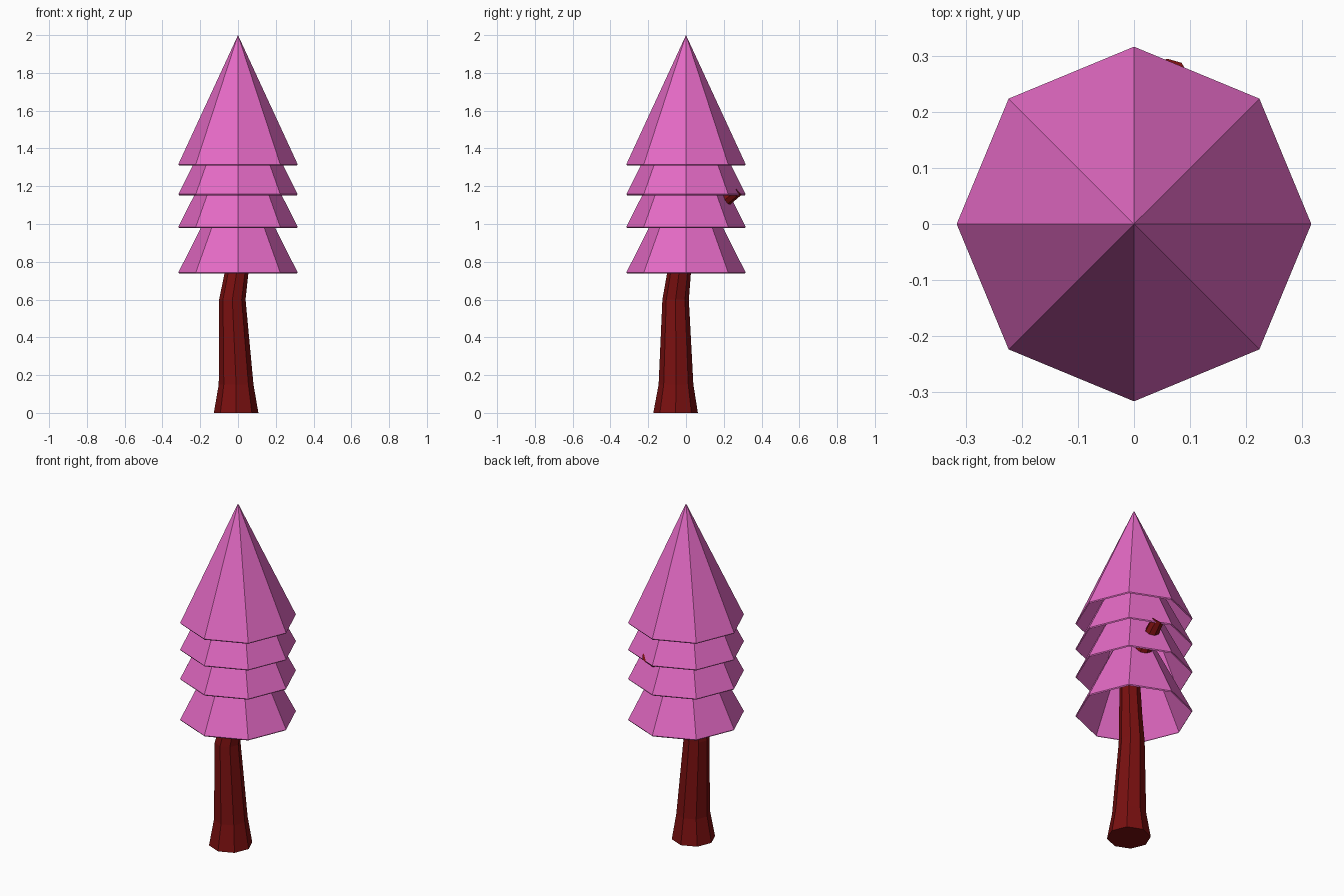
import bpy, bmesh, math
from mathutils import Vector

if "Cube" in bpy.data.objects:
    bpy.data.objects.remove(bpy.data.objects["Cube"])

SIDES = 8


def material(name, rgb):
    m = bpy.data.materials.new(name)
    m.diffuse_color = (*rgb, 1)
    m.use_nodes = True
    m.node_tree.nodes["Principled BSDF"].inputs["Base Color"].default_value = m.diffuse_color
    return m


pink = material("pink foliage", (0.78, 0.145, 0.56))
bark = material("dark red bark", (0.19, 0.005, 0.005))


def finish(bm, name, mat):
    bmesh.ops.recalc_face_normals(bm, faces=bm.faces)
    mesh = bpy.data.meshes.new(name)
    bm.to_mesh(mesh)
    bm.free()
    mesh.materials.append(mat)
    ob = bpy.data.objects.new(name, mesh)
    bpy.context.collection.objects.link(ob)
    return ob


def add_ring(bm, centre, radius, tilt=0.0):
    """Octagon, tilted about x so that its normal leans to +y."""
    c, s = math.cos(tilt), math.sin(tilt)
    verts = []
    for i in range(SIDES):
        a = 2 * math.pi * i / SIDES
        x, y = radius * math.cos(a), radius * math.sin(a)
        verts.append(bm.verts.new(Vector(centre) + Vector((x, y * c, -y * s))))
    return verts


def bridge(bm, lower, upper):
    for i in range(SIDES):
        j = (i + 1) % SIDES
        bm.faces.new((lower[i], lower[j], upper[j], upper[i]))


# Foliage: open-bottomed cones with a tiny turned-in lip
def foliage_tier(name, base, apex, radius=0.316):
    bm = bmesh.new()
    lip = add_ring(bm, (0, 0, base), radius * 0.985)
    rim = add_ring(bm, (0, 0, base + 0.006), radius)
    bridge(bm, lip, rim)
    tip = bm.verts.new((0, 0, apex))
    for i in range(SIDES):
        bm.faces.new((rim[i], rim[(i + 1) % SIDES], tip))
    finish(bm, name, pink)


for k, (base, apex) in enumerate([(0.737, 1.37), (0.979, 1.61), (1.152, 1.79), (1.31, 2.0)]):
    foliage_tier(f"foliage_tier_{k + 1}", base, apex)

# Trunk: bent tapering tube whose end just pokes through the foliage at the back
path = [
    ((-0.010, -0.055, 0.00), 0.118, 0.0),
    ((-0.010, -0.053, 0.15), 0.092, 0.0),
    ((-0.030, -0.055, 0.60), 0.070, 0.0),
    ((-0.008, -0.037, 0.74), 0.063, 0.0),
    ((0.025, -0.005, 0.96), 0.055, 0.3),
    ((0.060, 0.270, 1.18), 0.035, 0.8),
]
bm = bmesh.new()
rings = [add_ring(bm, *p) for p in path]
for a, b in zip(rings, rings[1:]):
    bridge(bm, a, b)
bm.faces.new(rings[0][::-1])
bm.faces.new(rings[-1])
finish(bm, "trunk", bark)
